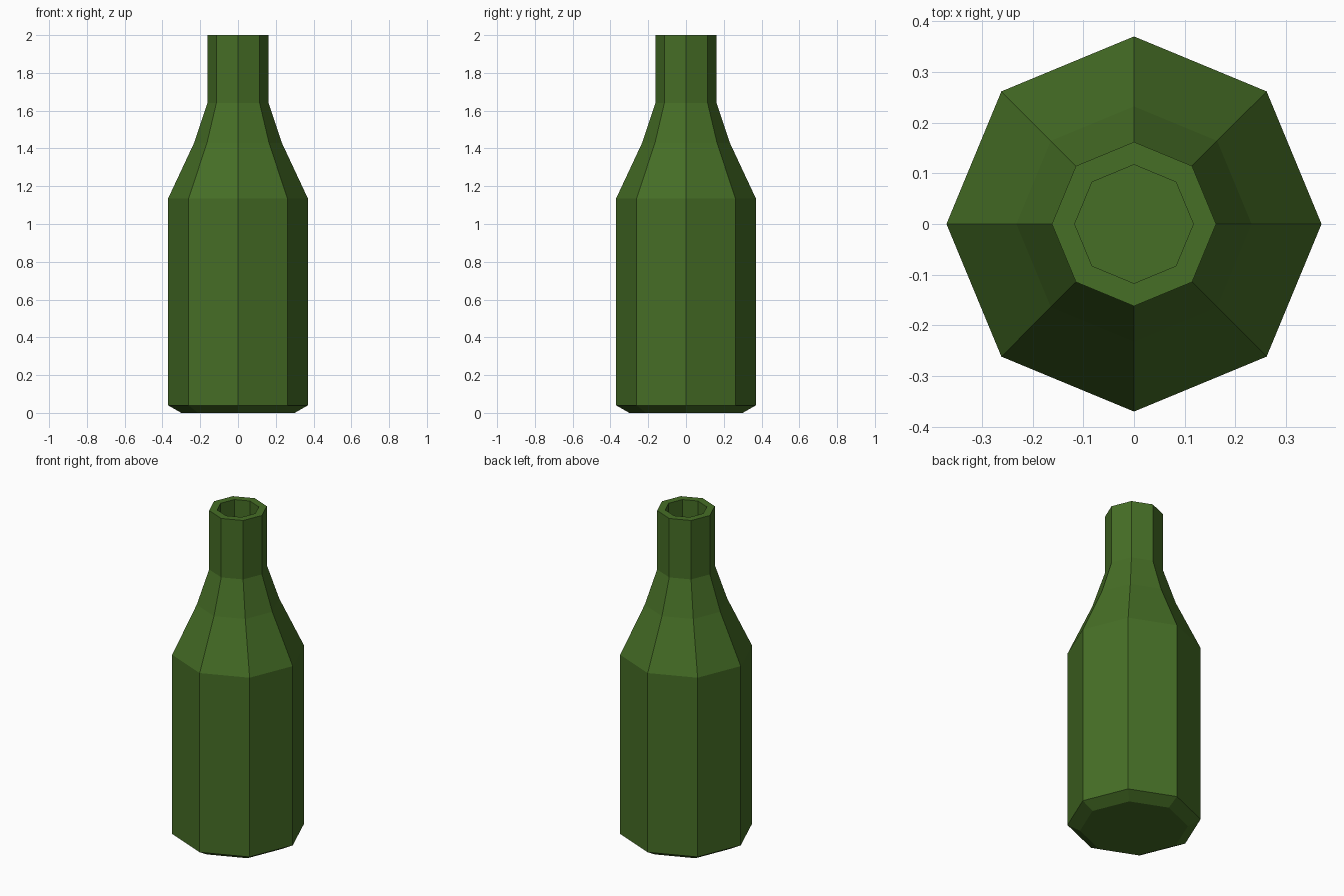
import bpy, bmesh, math

if "Cube" in bpy.data.objects:
    bpy.data.objects.remove(bpy.data.objects["Cube"])

SIDES = 8

# Bottle glass colour
glass = bpy.data.materials.new("bottle green")
glass.diffuse_color = (0.061, 0.156, 0.019, 1.0)
glass.use_nodes = True
glass.node_tree.nodes["Principled BSDF"].inputs["Base Color"].default_value = glass.diffuse_color

# Outline (radius, height): base bevel, body, shoulder, neck, lip, inner neck
profile = [(0.30, 0.0), (0.37, 0.04), (0.37, 1.135), (0.232, 1.43),
           (0.162, 1.64), (0.162, 2.0), (0.117, 2.0), (0.117, 1.64)]


def lathe(name, outline, material):
    """Spin an outline into a closed faceted solid."""
    bm = bmesh.new()
    rings = [[bm.verts.new((r * math.cos(math.tau * i / SIDES),
                            r * math.sin(math.tau * i / SIDES), z))
              for i in range(SIDES)] for r, z in outline]
    for low, high in zip(rings, rings[1:]):
        for i in range(SIDES):
            j = (i + 1) % SIDES
            bm.faces.new((low[i], low[j], high[j], high[i]))
    bm.faces.new(rings[0][::-1])   # underside
    bm.faces.new(rings[-1])        # floor of the opening
    bmesh.ops.recalc_face_normals(bm, faces=bm.faces)
    mesh = bpy.data.meshes.new(name)
    bm.to_mesh(mesh)
    bm.free()
    mesh.materials.append(material)
    obj = bpy.data.objects.new(name, mesh)
    bpy.context.collection.objects.link(obj)
    return obj


lathe("bottle", profile, glass)
